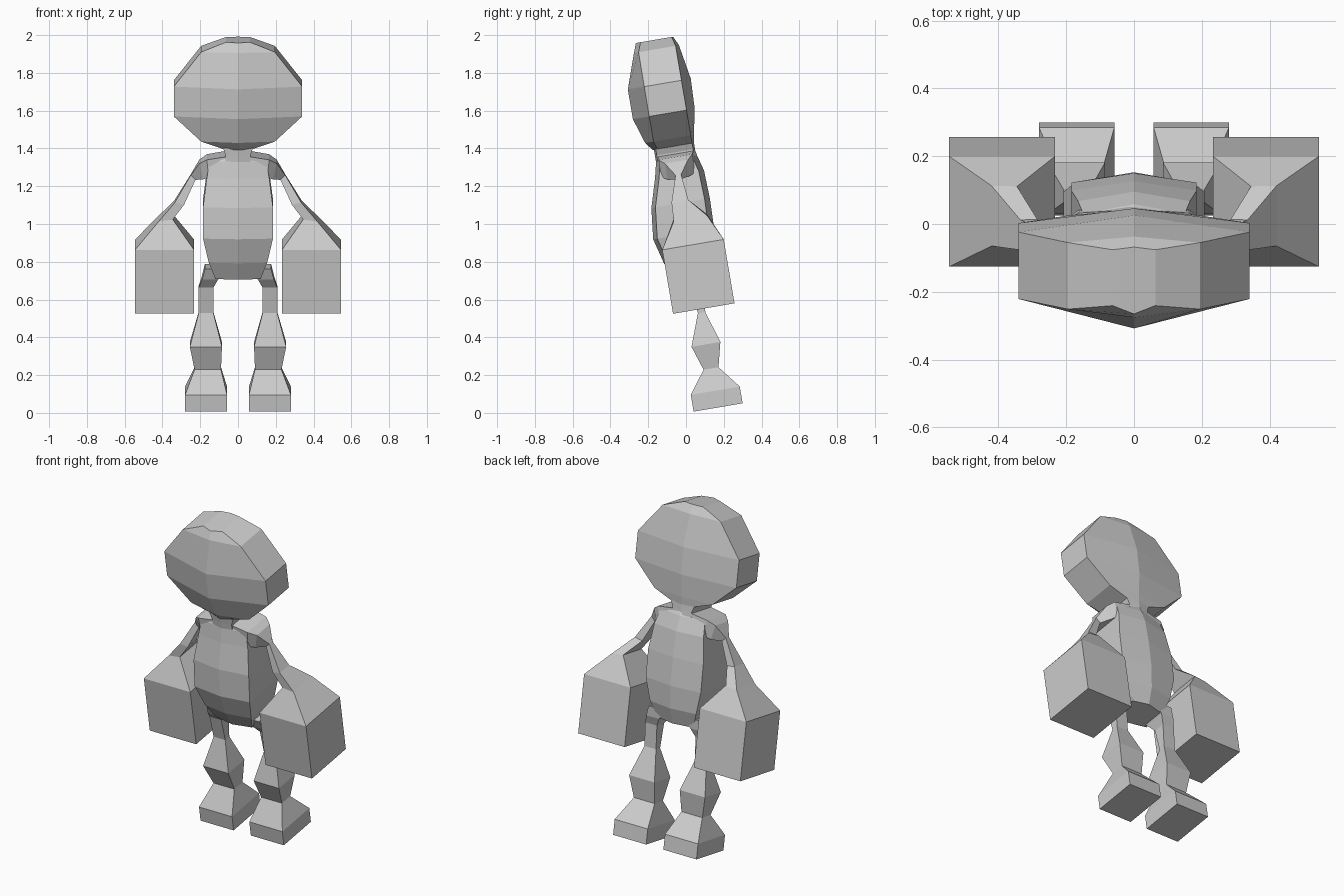
import bpy, bmesh, math
from mathutils import Matrix

cube = bpy.data.objects.get("Cube")
if cube:
    bpy.data.objects.remove(cube, do_unlink=True)

grey = bpy.data.materials.new("plain grey")
grey.use_nodes = True
colour = (0.6, 0.6, 0.6, 1)
grey.diffuse_color = colour
grey.node_tree.nodes["Principled BSDF"].inputs["Base Color"].default_value = colour

# The whole figure leans forward around the x axis
LEAN = Matrix.Rotation(math.radians(9.6), 4, 'X')


def loft(name, rings):
    """Skin a list of equal-sized point rings and cap both ends."""
    bm = bmesh.new()
    loops = [[bm.verts.new(p) for p in ring] for ring in rings]
    for low, high in zip(loops, loops[1:]):
        for i in range(len(low)):
            j = (i + 1) % len(low)
            bm.faces.new((low[i], low[j], high[j], high[i]))
    bm.faces.new(loops[0])
    bm.faces.new(loops[-1])
    bmesh.ops.recalc_face_normals(bm, faces=bm.faces)
    bm.transform(LEAN)
    mesh = bpy.data.meshes.new(name)
    bm.to_mesh(mesh)
    bm.free()
    mesh.materials.append(grey)
    obj = bpy.data.objects.new(name, mesh)
    bpy.context.scene.collection.objects.link(obj)


def ridged(z, half, front, back, rim_front, rim_back):
    """Six-sided ring with a ridge at the middle of the front and back."""
    return [(0, front, z), (half, rim_front, z), (half, rim_back, z),
            (0, back, z), (-half, rim_back, z), (-half, rim_front, z)]


def box_ring(side, x0, x1, y0, y1, z0, z1):
    """Four-sided ring; z runs from z0 at x0 to z1 at x1."""
    return [(side * x0, y0, z0), (side * x1, y0, z1),
            (side * x1, y1, z1), (side * x0, y1, z0)]


# Head: a faceted disc, flat round the rim
head = [(1.40, .07, .06, .28), (1.445, .195, .025, .287), (1.58, .34, -.018, .314),
        (1.74, .34, -.018, .32), (1.925, .195, .046, .288), (1.975, .063, .065, .265)]
loft("head", [ridged(z, h, f, b, max(.07, f + .025), min(.27, b - .008))
              for z, h, f, b in head])

# Neck
loft("neck", [ridged(z, h, .065, .28, .075, .27)
              for z, h in ((1.32, .065), (1.37, .065), (1.41, .08))])

# Torso
torso = [(.705, .12, .06, .25), (.80, .155, .017, .29), (.935, .185, -.018, .31),
         (1.10, .185, .0, .314), (1.25, .165, .045, .308), (1.335, .15, .065, .285),
         (1.36, .065, .07, .28)]
loft("torso", [ridged(z, h, f, b, f + .022, b - .028) for z, h, f, b in torso])

# Limbs, each listed as x0, x1, y0, y1, z0, z1
arm = [(.06, .06, .08, .27, 1.28, 1.362), (.155, .165, .08, .26, 1.25, 1.345),
       (.185, .205, .11, .235, 1.235, 1.32), (.225, .25, .155, .185, 1.225, 1.25),
       (.285, .335, .11, .20, 1.10, 1.11), (.345, .42, .105, .285, 1.02, 1.01)]
hand = [(.345, .42, .105, .285, 1.02, 1.01), (.233, .545, .02, .35, .872, .872),
        (.233, .545, .02, .35, .529, .529)]
leg = [(.05, .175, .08, .24, .76, .76), (.105, .19, .10, .23, .70, .70),
       (.13, .208, .135, .205, .65, .65), (.13, .208, .15, .19, .51, .51),
       (.085, .255, .087, .242, .34, .34), (.09, .23, .13, .21, .21, .21)]
foot = [(.09, .23, .13, .21, .21, .21), (.058, .28, .041, .304, .09, .09),
        (.058, .28, .041, .304, 0, 0)]
for side, word in ((1, "left"), (-1, "right")):
    for part, rings in (("arm", arm), ("hand", hand), ("leg", leg), ("foot", foot)):
        loft(f"{word}_{part}", [box_ring(side, *r) for r in rings])
